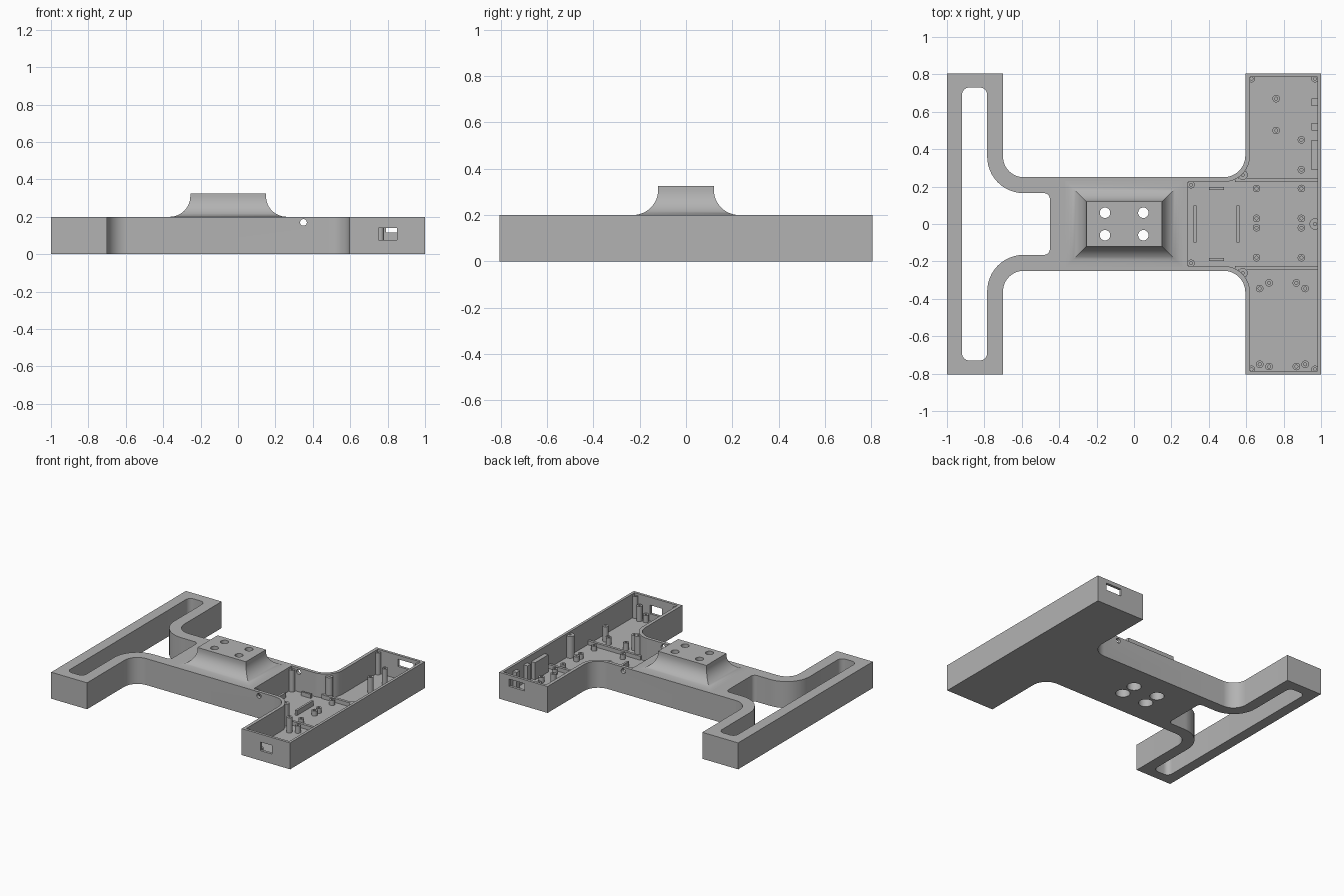
import bpy, bmesh
from math import sin, cos, pi, radians
from mathutils import Matrix

if "Cube" in bpy.data.objects:
    bpy.data.objects.remove(bpy.data.objects["Cube"], do_unlink=True)

grey = bpy.data.materials.new("plain_grey")
grey.use_nodes = True
COLOUR = (0.45, 0.45, 0.45, 1)
grey.diffuse_color = COLOUR
grey.node_tree.nodes["Principled BSDF"].inputs["Base Color"].default_value = COLOUR

TOP, FLOOR = 0.2, 0.02


def make(name, bm):
    bmesh.ops.recalc_face_normals(bm, faces=bm.faces)
    me = bpy.data.meshes.new(name)
    bm.to_mesh(me)
    bm.free()
    ob = bpy.data.objects.new(name, me)
    bpy.context.collection.objects.link(ob)
    me.materials.append(grey)
    return ob


def activate(ob):
    bpy.ops.object.select_all(action='DESELECT')
    ob.select_set(True)
    bpy.context.view_layer.objects.active = ob


def smooth(ob):
    activate(ob)
    bpy.ops.object.shade_smooth_by_angle(angle=radians(30))


def arc(cx, cy, r, a, b, n=12):
    angles = [radians(a + (b - a) * i / n) for i in range(n + 1)]
    return [(cx + r * cos(t), cy + r * sin(t)) for t in angles]


def prism(name, half, z0, z1):
    """Extrude a half outline (y > 0) mirrored across y = 0."""
    bm = bmesh.new()
    pts = half + [(x, -y) for x, y in reversed(half)]
    face = bm.faces.new([bm.verts.new((x, y, z0)) for x, y in pts])
    ext = bmesh.ops.extrude_face_region(bm, geom=[face])
    bmesh.ops.translate(bm, vec=(0, 0, z1 - z0),
                        verts=[g for g in ext["geom"] if isinstance(g, bmesh.types.BMVert)])
    return make(name, bm)


def box(name, x0, x1, y0, y1, z0, z1):
    bm = bmesh.new()
    bmesh.ops.create_cube(bm, size=1)
    bmesh.ops.scale(bm, vec=(x1 - x0, y1 - y0, z1 - z0), verts=bm.verts)
    bmesh.ops.translate(bm, vec=((x0 + x1) / 2, (y0 + y1) / 2, (z0 + z1) / 2), verts=bm.verts)
    return make(name, bm)


def cylinder(name, x, y, r, z0, z1, bore=0, along_y=False):
    bm = bmesh.new()
    bmesh.ops.create_cone(bm, cap_ends=True, segments=24, radius1=r, radius2=r, depth=z1 - z0)
    if bore:
        cap = max(bm.faces, key=lambda f: f.calc_center_median().z)
        bmesh.ops.inset_region(bm, faces=[cap], thickness=r - bore)
        ext = bmesh.ops.extrude_face_region(bm, geom=[cap])
        bmesh.ops.delete(bm, geom=[cap], context='FACES_ONLY')
        bmesh.ops.translate(bm, vec=(0, 0, -0.8 * (z1 - z0)),
                            verts=[g for g in ext["geom"] if isinstance(g, bmesh.types.BMVert)])
    if along_y:
        bmesh.ops.rotate(bm, matrix=Matrix.Rotation(pi / 2, 3, 'X'), verts=bm.verts)
    bmesh.ops.translate(bm, vec=(x, y, (z0 + z1) / 2), verts=bm.verts)
    return make(name, bm)


def cut(ob, cutters):
    for c in cutters:
        c.hide_render = True
        mod = ob.modifiers.new("cut", 'BOOLEAN')
        mod.operation, mod.solver, mod.object = 'DIFFERENCE', 'EXACT', c
        activate(ob)
        bpy.ops.object.modifier_apply(modifier=mod.name)
        bpy.data.objects.remove(c, do_unlink=True)


# Body: grip bar, neck and electronics box in one outline
body = prism("body", [(-1, 0.805), (-0.7, 0.805)]
             + arc(-0.59, 0.36, 0.11, 180, 270)[0:]
             + arc(0.48, 0.365, 0.115, 270, 360)
             + [(0.595, 0.805), (1, 0.805)], 0, TOP)

# Grip opening, hollow tray, wall ports and cable holes
grip = prism("grip_cutter", arc(-0.48, 0.135, 0.03, 0, 90, 6)
             + arc(-0.59, 0.36, 0.195, 270, 180)
             + arc(-0.825, 0.69, 0.04, 0, 90, 6)
             + arc(-0.88, 0.69, 0.04, 90, 180, 6), -0.1, 0.3)
tray = prism("tray_cutter", [(0.29, 0.225)]
             + arc(0.48, 0.365, 0.14, 270, 360)
             + [(0.62, 0.785), (0.98, 0.785)], FLOOR, 0.3)
cutters = [grip, tray,
           box("front_port", 0.75, 0.85, -0.9, -0.7, 0.075, 0.14),
           box("back_port", 0.79, 0.92, 0.7, 0.9, 0.115, 0.17),
           cylinder("cable_hole", 0.35, 0, 0.018, -0.33, 0.67, along_y=True)]
bolts = [(x, y) for x in (-0.155, 0.05) for y in (-0.06, 0.06)]
cutters += [cylinder("counterbore", x, y, 0.05, -0.1, TOP + 0.1) for x, y in bolts]
cut(body, cutters)
smooth(body)

# Flared mounting pedestal with concave sides
bm = bmesh.new()
R, rings = 0.11, []
levels = [(0, 0.325)] + [(R * (1 - cos(t)), TOP + R * (1 - sin(t)))
                         for t in [pi / 2 * i / 12 for i in range(13)]]
for o, z in levels:
    rings.append([bm.verts.new((x, y, z)) for x, y in
                  ((-0.255 - o, -0.12 - o), (0.15 + o, -0.12 - o),
                   (0.15 + o, 0.12 + o), (-0.255 - o, 0.12 + o))])
for a, b in zip(rings, rings[1:]):
    for i in range(4):
        j = (i + 1) % 4
        bm.faces.new((a[i], a[j], b[j], b[i]))
bm.faces.new(rings[0])
bm.faces.new(rings[-1])
pedestal = make("pedestal", bm)
cut(pedestal, [cylinder("bolt_hole", x, y, 0.028, 0.1, 0.4) for x, y in bolts])
smooth(pedestal)


def post(name, x, y, r, top, bore=0.008):
    smooth(cylinder(name, x, y, r, FLOOR - 0.01, top, bore))


# Parts repeated on both sides of the tray
for s in (-1, 1):
    for x, y, r in ((0.305, 0.21, 0.02), (0.582, 0.262, 0.026),
                    (0.628, 0.777, 0.02), (0.968, 0.777, 0.02)):
        post("lid_post", x, s * y, r, 0.185)
    box("tray_rib", 0.54, 0.985, s * 0.235 - 0.01, s * 0.235 + 0.01, FLOOR - 0.01, 0.05)
    box("side_clip", 0.4, 0.48, s * 0.19 - 0.007, s * 0.19 + 0.007, FLOOR - 0.01, 0.05)
post("end_lid_post", 0.968, 0, 0.03, 0.185)

# Circuit board studs in the middle, back and front bays
for x in (0.655, 0.895):
    for y in (-0.18, -0.02, 0.03, 0.19):
        post("middle_stud", x, y, 0.02, 0.057)
for y in (0.5, 0.67):
    post("back_tall_stud", 0.76, y, 0.02, 0.14)
for y in (0.29, 0.45):
    post("back_short_stud", 0.895, y, 0.02, 0.06)
for x in (0.672, 0.915):
    for y in (-0.345, -0.75):
        post("front_tall_stud", x, y, 0.02, 0.135)
for x in (0.722, 0.868):
    for y in (-0.315, -0.762):
        post("front_short_stud", x, y, 0.02, 0.075)

# Battery retaining walls and wall-mounted supports
for x in (0.325, 0.555):
    box("battery_wall", x - 0.008, x + 0.008, -0.1, 0.1, FLOOR - 0.01, 0.058)
for y0, y1, z in ((0.29, 0.45, 0.15), (0.5, 0.54, 0.16), (0.63, 0.67, 0.16)):
    box("wall_support", 0.948, 0.985, y0, y1, FLOOR - 0.01, z)
